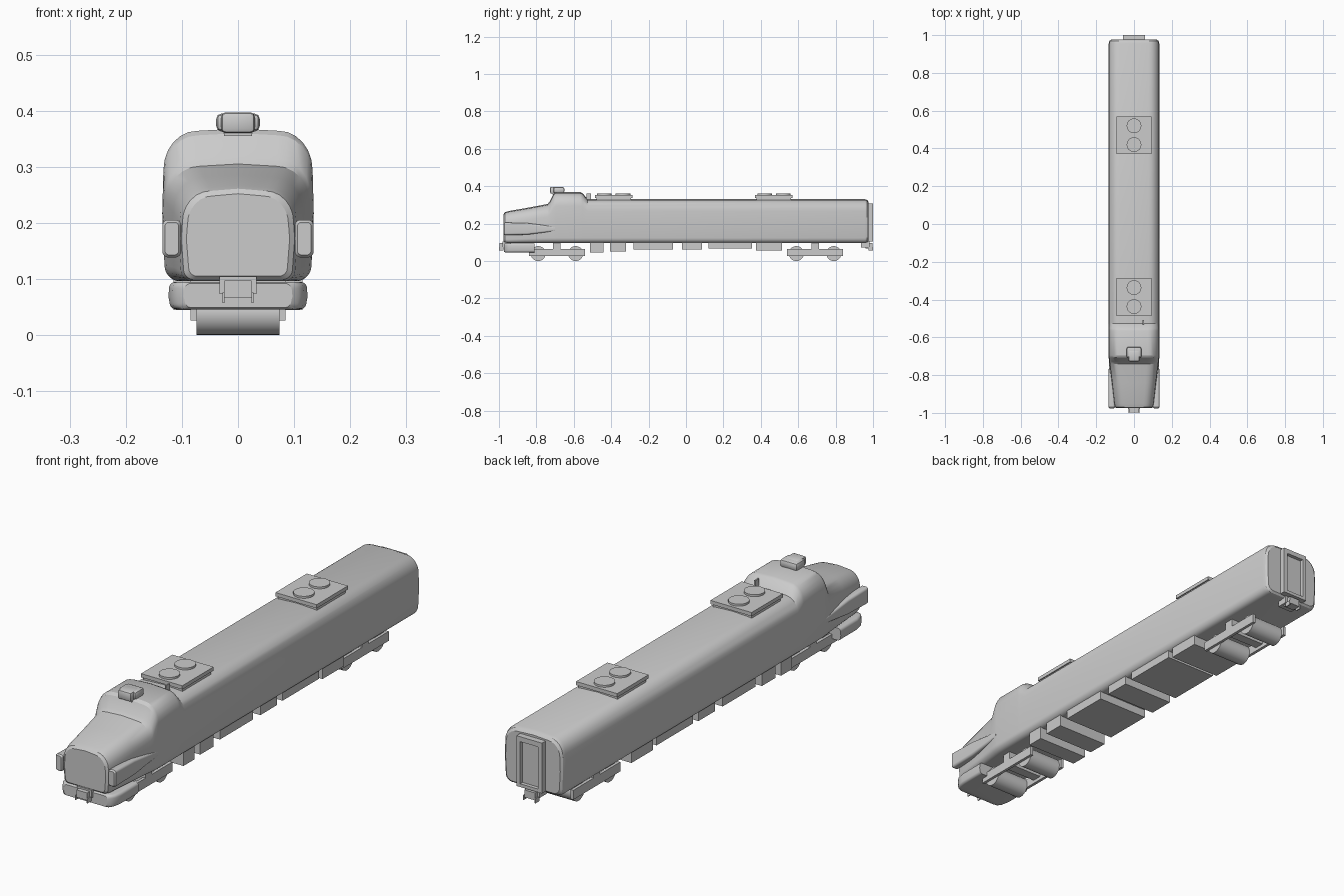
import bpy, bmesh, math

if "Cube" in bpy.data.objects:
    bpy.data.objects.remove(bpy.data.objects["Cube"])


def finish(name, bm, angle=30):
    bmesh.ops.recalc_face_normals(bm, faces=bm.faces)
    me = bpy.data.meshes.new(name)
    bm.to_mesh(me)
    bm.free()
    ob = bpy.data.objects.new(name, me)
    bpy.context.collection.objects.link(ob)
    bpy.ops.object.select_all(action='DESELECT')
    ob.select_set(True)
    bpy.context.view_layer.objects.active = ob
    bpy.ops.object.shade_smooth_by_angle(angle=math.radians(angle))
    return ob


def box(name, x, y, z, bevel=0.0, segs=2):
    bm = bmesh.new()
    bmesh.ops.create_cube(bm, size=1)
    for v in bm.verts:
        for i, r in enumerate((x, y, z)):
            v.co[i] = r[0] if v.co[i] < 0 else r[1]
    if bevel:
        bmesh.ops.bevel(bm, geom=bm.edges[:], offset=bevel, segments=segs,
                        profile=0.5, affect='EDGES')
    return finish(name, bm)


def loft(name, rings, angle=30):
    bm = bmesh.new()
    loops = [[bm.verts.new(p) for p in ring] for ring in rings]
    n = len(loops[0])
    for a, b in zip(loops, loops[1:]):
        for i in range(n):
            bm.faces.new((a[i], a[(i + 1) % n], b[(i + 1) % n], b[i]))
    bm.faces.new(loops[0])
    bm.faces.new(loops[-1][::-1])
    return finish(name, bm, angle)


def section(y, hw, zb, zt, rx, rz, rb, cx=0.0, crown=0.004, tuck=0.004):
    """Rounded carriage cross-section at station y."""
    half, n = [], 6
    for i in range(n + 1):
        a = math.pi / 2 * i / n
        half.append((hw - tuck - rb + rb * math.sin(a), zb + rb - rb * math.cos(a)))
    half.append((hw, zb + 0.45 * (zt - zb)))
    for i in range(n + 1):
        a = math.pi / 2 * i / n
        half.append((hw - tuck * 0.5 - rx + rx * math.cos(a), zt - crown - rz + rz * math.sin(a)))
    right = half + [(0, zt)]
    left = [(-x, z) for x, z in reversed(half)]
    return [(cx + x, y, z) for x, z in right + left]


def cylinder(name, r, depth, loc, axis='Z', segs=24):
    bpy.ops.mesh.primitive_cylinder_add(
        vertices=segs, radius=r, depth=depth, location=loc,
        rotation=(0, math.pi / 2, 0) if axis == 'X' else (0, 0, 0))
    ob = bpy.context.object
    ob.name = name
    bpy.ops.object.shade_smooth_by_angle(angle=math.radians(30))
    return ob


# Body shell: nose, windscreen slope, raised cab and long passenger section
loft("body_shell", [
    section(-0.975, 0.092, 0.105, 0.252, 0.045, 0.05, 0.015),
    section(-0.968, 0.101, 0.099, 0.261, 0.05, 0.055, 0.018),
    section(-0.95, 0.106, 0.096, 0.267, 0.053, 0.06, 0.02),
    section(-0.84, 0.118, 0.096, 0.286, 0.056, 0.062, 0.025),
    section(-0.74, 0.130, 0.096, 0.305, 0.06, 0.065, 0.028),
    section(-0.728, 0.132, 0.096, 0.318, 0.06, 0.068, 0.028),
    section(-0.708, 0.134, 0.096, 0.360, 0.06, 0.07, 0.028),
    section(-0.695, 0.135, 0.096, 0.368, 0.06, 0.07, 0.028),
    section(-0.565, 0.135, 0.096, 0.368, 0.06, 0.07, 0.028),
    section(-0.552, 0.135, 0.096, 0.362, 0.06, 0.07, 0.028),
    section(-0.527, 0.134, 0.096, 0.331, 0.055, 0.06, 0.028),
    section(0.955, 0.134, 0.096, 0.331, 0.055, 0.06, 0.028),
    section(0.969, 0.130, 0.099, 0.326, 0.053, 0.058, 0.028),
    section(0.976, 0.122, 0.106, 0.317, 0.05, 0.055, 0.025),
])

# Nose skirt under the front end
loft("front_skirt", [
    section(y, hw, 0.046 + d, 0.095 - d, 0.012, 0.012, 0.012, crown=0, tuck=0.002)
    for y, hw, d in ((-0.81, 0.124, 0), (-0.92, 0.124, 0), (-0.95, 0.118, 0),
                     (-0.965, 0.108, 0), (-0.972, 0.097, 0.003))])

# Lamp pods that fade back into the nose sides
for s, side in ((-1, "left"), (1, "right")):
    loft("lamp_pod_" + side, [
        section(y, w, 0.172 - h, 0.172 + h, r, r, r, cx=s * cx, crown=0, tuck=0)
        for y, cx, w, h, r in ((-0.976, 0.118, 0.012, 0.029, 0.007),
                               (-0.97, 0.118, 0.0165, 0.0335, 0.01),
                               (-0.85, 0.118, 0.0165, 0.031, 0.01),
                               (-0.70, 0.118, 0.015, 0.012, 0.008))])

# Roof lamp housing on the cab
box("roof_lamp_foot", (-0.025, 0.025), (-0.715, -0.66), (0.355, 0.375))
box("roof_lamp_housing", (-0.039, 0.039), (-0.71, -0.65), (0.363, 0.395), 0.01)
box("roof_lamp_lens", (-0.03, 0.03), (-0.727, -0.67), (0.36, 0.397), 0.008)
box("roof_horn_plate", (0.046, 0.052), (-0.532, -0.508), (0.32, 0.36))

# Roof cooling units with two fans each
for name, yc in (("front", -0.387), ("rear", 0.470)):
    box(f"roof_unit_{name}", (-0.087, 0.087), (yc - 0.092, yc + 0.092), (0.315, 0.34))
    box(f"roof_unit_lid_{name}", (-0.092, 0.092), (yc - 0.1, yc + 0.1), (0.338, 0.353))
    for k in (-1, 1):
        cylinder(f"roof_fan_{name}", 0.039, 0.014, (0, yc + k * 0.05, 0.354))

# Rear gangway: frame around a recessed door
box("gangway_door", (-0.042, 0.042), (0.96, 0.985), (0.115, 0.29))
for s in (-1, 1):
    box("gangway_post", sorted((s * 0.04, s * 0.057)), (0.965, 1.0), (0.105, 0.308))
box("gangway_header", (-0.04, 0.04), (0.965, 1.0), (0.288, 0.308))
box("gangway_sill", (-0.04, 0.04), (0.965, 1.0), (0.105, 0.118))

# Couplers at both ends
for name, s in (("front", -1), ("rear", 1)):
    def yr(a, b):
        return sorted((s * a, s * b))
    box(f"coupler_mount_{name}", (-0.033, 0.033), yr(0.935, 0.98), (0.073, 0.104))
    box(f"coupler_head_{name}", (-0.024, 0.024), yr(0.96, 0.997), (0.067, 0.097))
    for k in (-0.026, 0.026):
        box(f"coupler_hose_{name}", (k - 0.002, k + 0.002), yr(0.975, 1.0), (0.057, 0.076))

# Bogies: axles with wheel drums, side beams and bolster
for name, yc in (("front", -0.69), ("rear", 0.69)):
    for k in (-0.1, 0.1):
        cylinder(f"wheelset_{name}", 0.04, 0.148, (0, yc + k, 0.04), 'X')
    for s in (-1, 1):
        box(f"bogie_beam_{name}", sorted((s * 0.073, s * 0.085)),
            (yc - 0.15, yc + 0.15), (0.026, 0.064))
    box(f"bogie_bolster_{name}", (-0.085, 0.085), (yc - 0.02, yc + 0.02), (0.04, 0.1))

# Underfloor equipment boxes
for i, (y0, y1, zb) in enumerate(((-0.512, -0.442, 0.045), (-0.405, -0.32, 0.05),
                                  (-0.28, -0.07, 0.063), (-0.022, 0.085, 0.063),
                                  (0.12, 0.352, 0.067), (0.375, 0.512, 0.057))):
    box(f"underfloor_box_{i + 1}", (-0.115, 0.115), (y0, y1), (zb, 0.11))
